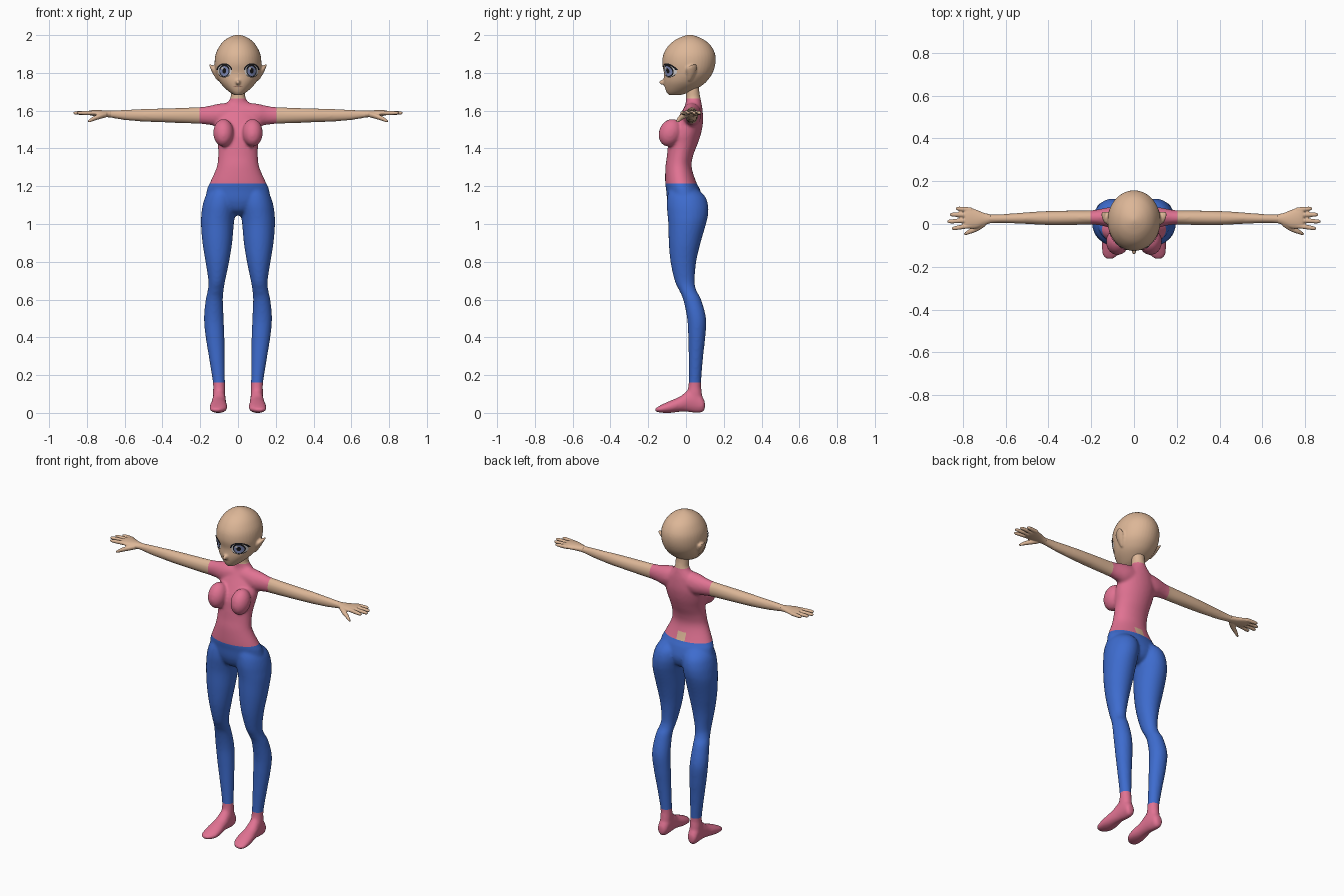
import bpy, bmesh, math
from mathutils import Vector
from mathutils.bvhtree import BVHTree

if "Cube" in bpy.data.objects:
    bpy.data.objects.remove(bpy.data.objects["Cube"])


def material(name, rgb):
    m = bpy.data.materials.new(name)
    m.diffuse_color = (*rgb, 1)
    m.use_nodes = True
    m.node_tree.nodes["Principled BSDF"].inputs["Base Color"].default_value = m.diffuse_color
    return m


SKIN = material("skin", (0.72, 0.47, 0.31))
PINK = material("pink_cloth", (0.75, 0.17, 0.29))
BLUE = material("blue_cloth", (0.048, 0.15, 0.62))
BLACK = material("black", (0.01, 0.01, 0.012))
WHITE = material("eye_white", (0.75, 0.72, 0.72))
IRIS = material("iris_blue", (0.25, 0.3, 0.55))
LIP = material("lip_brown", (0.3, 0.13, 0.1))

AXES = {'x': (1, 2, 0), 'y': (0, 2, 1), 'z': (0, 1, 2)}


def loft(bm, axis, rings, side=1, n=28, steps=5):
    """Closed tube of ellipses; ring = (position, u_min, u_max, v_min, v_max)."""
    fine = []
    for i in range(len(rings) - 1):
        p = [rings[max(i - 1, 0)], rings[i], rings[i + 1], rings[min(i + 2, len(rings) - 1)]]
        for s in range(steps):
            t = s / steps
            fine.append([0.5 * (2 * b + (c - a) * t + (2 * a - 5 * b + 4 * c - d) * t * t
                                + (3 * b - a - 3 * c + d) * t ** 3) for a, b, c, d in zip(*p)])
    fine.append(rings[-1])
    iu, iv, it = AXES[axis]
    loops = []
    for t, u0, u1, v0, v1 in fine:
        loop = []
        for k in range(n):
            a = 2 * math.pi * k / n
            co = [0, 0, 0]
            co[it] = t
            co[iu] = (u0 + u1) / 2 + (u1 - u0) / 2 * math.cos(a)
            co[iv] = (v0 + v1) / 2 + (v1 - v0) / 2 * math.sin(a)
            co[0] *= side
            loop.append(bm.verts.new(co))
        loops.append(loop)
    for a, b in zip(loops, loops[1:]):
        for k in range(n):
            bm.faces.new((a[k], a[(k + 1) % n], b[(k + 1) % n], b[k]))
    bm.faces.new(loops[0])
    bm.faces.new(loops[-1])


def ball(bm, centre, radii, tilt=0):
    made = bmesh.ops.create_uvsphere(bm, u_segments=24, v_segments=16, radius=1)['verts']
    for v in made:
        p = Vector((v.co.x * radii[0], v.co.y * radii[1], v.co.z * radii[2]))
        c, s = math.cos(tilt), math.sin(tilt)
        v.co = Vector((p.x, p.y * c - p.z * s, p.y * s + p.z * c)) + Vector(centre)


def add_object(name, bm, mats):
    me = bpy.data.meshes.new(name)
    bm.to_mesh(me)
    bm.free()
    for m in mats:
        me.materials.append(m)
    ob = bpy.data.objects.new(name, me)
    bpy.context.collection.objects.link(ob)
    return ob


def fuse(name, bm, mats, voxel, smooth):
    """Merge overlapping volumes into one smooth skin."""
    bmesh.ops.recalc_face_normals(bm, faces=bm.faces[:])
    ob = add_object(name, bm, [])
    r = ob.modifiers.new("fuse", 'REMESH')
    r.mode, r.voxel_size = 'VOXEL', voxel
    s = ob.modifiers.new("soften", 'SMOOTH')
    s.factor, s.iterations = 0.5, smooth
    bpy.context.view_layer.update()
    me = bpy.data.meshes.new_from_object(ob.evaluated_get(bpy.context.evaluated_depsgraph_get()))
    ob.modifiers.clear()
    ob.data = me
    me.materials.clear()
    for m in mats:
        me.materials.append(m)
    for p in me.polygons:
        p.use_smooth = True
        p.material_index = 0
    return ob


# Body: torso with neck, legs, feet, arms, bust
bm = bmesh.new()
torso = [(1.045, .03, -.03, .04), (1.07, .1, -.075, .075), (1.12, .165, -.098, .09),
         (1.18, .165, -.105, .075), (1.22, .148, -.11, .055), (1.3, .113, -.109, .03),
         (1.36, .105, -.101, .037), (1.42, .107, -.095, .06), (1.48, .118, -.085, .08),
         (1.54, .12, -.055, .09), (1.6, .1, -.02, .088), (1.635, .065, -.003, .083),
         (1.665, .041, 0, .077), (1.7, .038, 0, .071), (1.74, .037, 0, .07)]
loft(bm, 'z', [(z, -r, r, f, b) for z, r, f, b in torso], n=40)
for s in (1, -1):
    loft(bm, 'z', [(1.2, .02, .13, -.085, .04), (1.15, .01, .17, -.098, .098),
                   (1.1, .008, .187, -.102, .117), (1.05, .015, .194, -.098, .117),
                   (1.0, .022, .196, -.094, .106), (.9, .031, .188, -.091, .077),
                   (.8, .047, .172, -.082, .054), (.7, .068, .157, -.06, .046),
                   (.65, .076, .16, -.037, .054), (.6, .08, .171, -.015, .08),
                   (.5, .076, .18, .006, .106), (.4, .072, .171, .012, .102),
                   (.3, .071, .155, .014, .091), (.16, .069, .133, .014, .08),
                   (.1, .067, .133, .005, .085), (.05, .07, .13, .01, .088)], s)
    loft(bm, 'y', [(.1, .085, .12, .02, .06), (.085, .072, .13, .003, .09),
                   (.05, .066, .133, 0, .13), (.01, .064, .136, .005, .12),
                   (-.03, .062, .142, .006, .088), (-.08, .056, .15, 0, .066),
                   (-.12, .06, .151, 0, .048), (-.15, .078, .145, .004, .032),
                   (-.164, .1, .13, .01, .022)], s)
    loft(bm, 'x', [(.02, -.02, .08, 1.52, 1.645), (.1, -.02, .08, 1.515, 1.637),
                   (.15, -.008, .072, 1.525, 1.626), (.2, -.003, .064, 1.53, 1.619),
                   (.3, -.005, .063, 1.534, 1.615), (.4, -.005, .061, 1.538, 1.612),
                   (.5, 0, .055, 1.542, 1.609), (.6, .004, .047, 1.55, 1.605),
                   (.66, .004, .045, 1.56, 1.601), (.695, -.002, .048, 1.565, 1.6)], s)
    ball(bm, (.077 * s, -.083, 1.483), (.054, .06, .075), math.radians(-22))
body = fuse("body", bm, [SKIN, PINK, BLUE], 0.008, 5)

# Clothing borders cut cleanly into the body, then coloured by position
HEM, WAIST, COLLAR, SLEEVE = .16, 1.215, 1.665, .203
bm = bmesh.new()
bm.from_mesh(body.data)
cuts = [((0, 0, z), (0, 0, 1)) for z in (HEM, WAIST, 1.262, COLLAR)]
cuts += [((x, 0, 0), (1, 0, 0)) for x in (-SLEEVE, -.028, .028, SLEEVE)]
for co, no in cuts:
    bmesh.ops.bisect_plane(bm, geom=bm.verts[:] + bm.edges[:] + bm.faces[:],
                           plane_co=co, plane_no=no, dist=1e-5)
for f in bm.faces:
    c = f.calc_center_median()
    gap = abs(c.x) < .028 and c.y > 0 and WAIST < c.z < 1.262   # bare patch at the back
    if c.z < HEM:
        f.material_index = 1
    elif c.z < WAIST:
        f.material_index = 2
    elif abs(c.x) > SLEEVE or c.z > COLLAR or gap:
        f.material_index = 0
    else:
        f.material_index = 1
    f.smooth = True
bm.to_mesh(body.data)
bm.free()

# Hands: palm, four fingers, thumb
for s, side in ((1, "left"), (-1, "right")):
    bm = bmesh.new()
    loft(bm, 'x', [(.67, .004, .045, 1.563, 1.6), (.7, -.006, .052, 1.566, 1.601),
                   (.735, -.02, .066, 1.569, 1.603), (.77, -.022, .078, 1.573, 1.603),
                   (.79, -.018, .076, 1.577, 1.6)], s)
    for y0, y1, tip in ((.067, .072, .835), (.043, .044, .862), (.018, .012, .872), (-.008, -.02, .852)):
        loft(bm, 'x', [(x, y - r, y + r, 1.588 - r, 1.588 + r) for x, y, r in
                       ((.76, y0, .011), ((.76 + tip) / 2, (y0 + y1) / 2, .011),
                        (tip - .012, y1, .009), (tip, y1, .004))], s, 14)
    loft(bm, 'x', [(.695, -.01, .025, 1.565, 1.595), (.73, -.033, .0, 1.556, 1.585),
                   (.765, -.046, -.021, 1.545, 1.57), (.785, -.052, -.034, 1.538, 1.556),
                   (.795, -.052, -.044, 1.538, 1.546)], s, 14)
    fuse(side + "_hand", bm, [SKIN], 0.004, 2)

# Head with nose and pointed ears
bm = bmesh.new()
skull = [(1.682, .018, -.09, -.03), (1.7, .047, -.104, .025), (1.73, .08, -.114, .08),
         (1.76, .102, -.118, .114), (1.8, .118, -.117, .141), (1.85, .124, -.126, .156),
         (1.9, .118, -.119, .154), (1.945, .096, -.092, .131), (1.975, .068, -.056, .096),
         (1.993, .037, -.017, .058), (2.002, .006, .012, .026)]
loft(bm, 'z', [(z, -r, r, f, b) for z, r, f, b in skull], n=40)
ball(bm, (0, -.118, 1.75), (.012, .026, .014))
for s in (1, -1):
    loft(bm, 'z', [(1.758, .098, .11, .012, .025), (1.79, .102, .13, .004, .045),
                   (1.82, .112, .145, 0, .058), (1.838, .132, .152, .02, .06),
                   (1.846, .147, .154, .042, .056)], s, 16)
head = fuse("head", bm, [SKIN], 0.006, 3)

# Face details: thin curved patches laid on the head
bm = bmesh.new()
bm.from_mesh(head.data)
surface = BVHTree.FromBMesh(bm)
bm.free()


def patch(name, x, z, rx, rz, mat, lift, inner=0.0, a0=0, a1=360, n=32, rows=4):
    bm = bmesh.new()
    grid = []
    for j in range(rows + 1):
        q = inner + (1 - inner) * j / rows
        row = []
        for k in range(n + 1):
            a = math.radians(a0 + (a1 - a0) * k / n)
            px, pz = x + rx * q * math.cos(a), z + rz * q * math.sin(a)
            hit = surface.ray_cast(Vector((px, -1, pz)), Vector((0, 1, 0)))
            co = hit[0] + hit[1] * lift if hit[0] else Vector((px, -.08, pz))
            row.append(bm.verts.new(co))
        grid.append(row)
    for a, b in zip(grid, grid[1:]):
        for k in range(n):
            bm.faces.new((a[k], a[k + 1], b[k + 1], b[k]))
    bmesh.ops.remove_doubles(bm, verts=bm.verts[:], dist=1e-5)
    for f in bm.faces:
        f.normal_update()
        if f.normal.y > 0:
            f.normal_flip()
        f.smooth = True
    add_object(name, bm, [mat])


for s, side in ((1, "left"), (-1, "right")):
    x, z = .07 * s, 1.812
    patch(side + "_eye_white", x, z, .036, .034, WHITE, .0015)
    patch(side + "_iris_rim", x, z, .027, .033, BLACK, .0025)
    patch(side + "_iris", x, z - .002, .022, .026, IRIS, .0035)
    patch(side + "_pupil", x, z, .010, .014, BLACK, .0045)
    patch(side + "_eye_glint", x - .009, z + .013, .006, .007, WHITE, .0055)
    patch(side + "_upper_lash", x, z, .041, .039, BLACK, .004, .82, 5, 175)
    patch(side + "_lower_lash", x, z, .037, .036, BLACK, .003, .92, 215, 325)
patch("mouth", 0, 1.742, .034, .017, LIP, .0012, .84, 228, 312)
